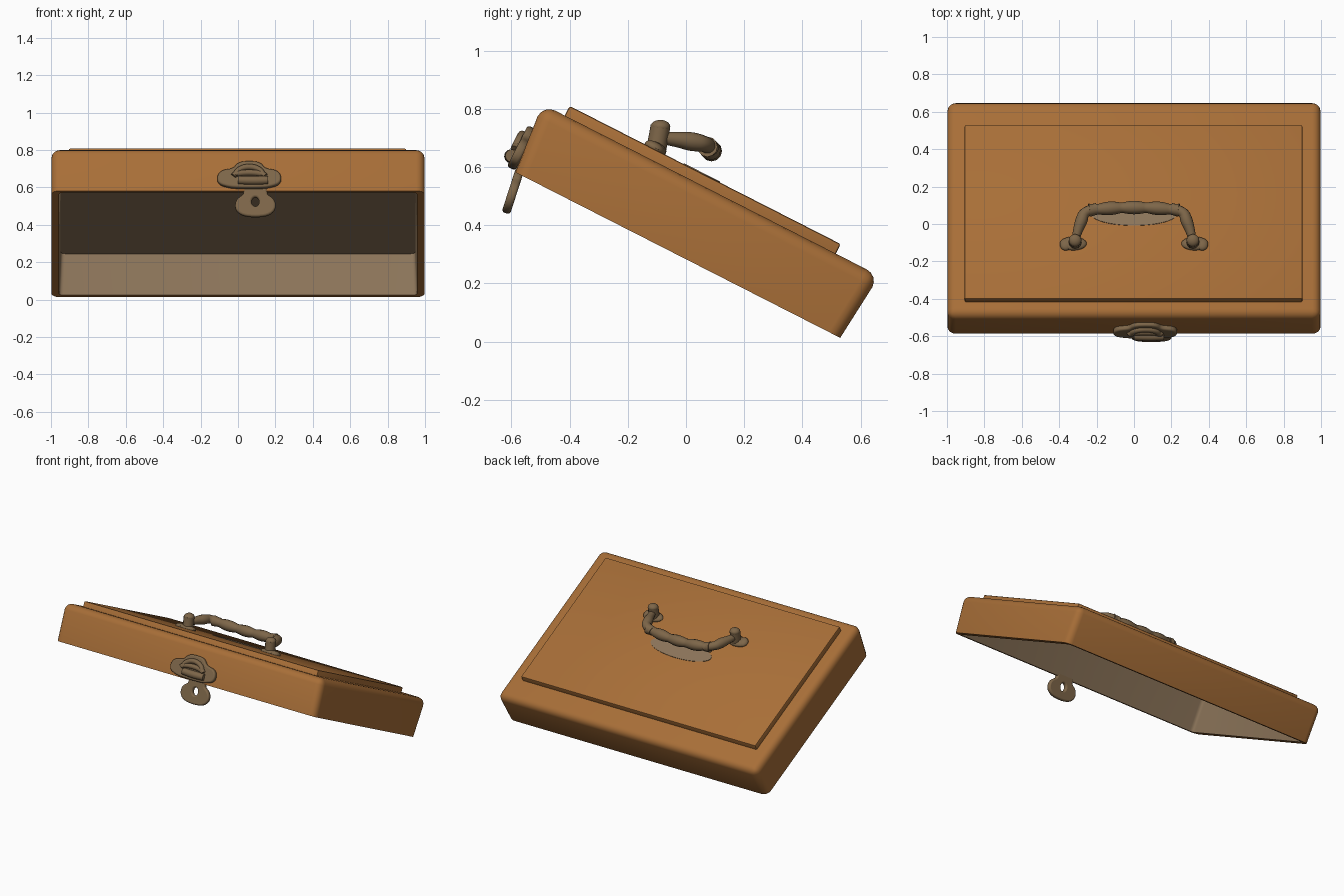
import bpy, bmesh, math
from mathutils import Matrix, Vector

if "Cube" in bpy.data.objects:
    bpy.data.objects.remove(bpy.data.objects["Cube"], do_unlink=True)

# The lid is built level, then tipped so its front edge is raised
TILT = Matrix.Rotation(math.radians(-27), 4, 'X')


def material(name, rgb):
    m = bpy.data.materials.new(name)
    m.use_nodes = True
    m.diffuse_color = (*rgb, 1)
    node = next(n for n in m.node_tree.nodes if n.type == 'BSDF_PRINCIPLED')
    node.inputs["Base Color"].default_value = (*rgb, 1)
    node.inputs["Roughness"].default_value = 0.7
    return m


WOOD = material("orange wood", (0.39, 0.157, 0.039))
LINING = material("pale brown lining", (0.26, 0.175, 0.10))
METAL = material("aged bronze", (0.205, 0.132, 0.066))


def add(name, mesh, mats, matrix):
    mesh.transform(matrix)
    for m in mats:
        mesh.materials.append(m)
    mesh.shade_smooth()
    mesh.set_sharp_from_angle(angle=math.radians(35))
    obj = bpy.data.objects.new(name, mesh)
    bpy.context.scene.collection.objects.link(obj)


def from_bmesh(name, bm, mats, matrix):
    mesh = bpy.data.meshes.new(name)
    bm.to_mesh(mesh)
    bm.free()
    add(name, mesh, mats, matrix)


def box(lo, hi, radius, segments):
    """Box with every edge rounded except those of its underside."""
    bm = bmesh.new()
    lo, hi = Vector(lo), Vector(hi)
    mat = Matrix.Translation((lo + hi) / 2) @ Matrix.Diagonal((*(hi - lo), 1))
    bmesh.ops.create_cube(bm, size=1, matrix=mat)
    edges = [e for e in bm.edges if max(v.co.z for v in e.verts) > hi.z - 1e-4]
    bmesh.ops.bevel(bm, geom=edges, offset=radius, segments=segments,
                    profile=0.5, affect='EDGES')
    return bm


def from_curve(name, curve, matrix):
    """Turn curve data into a bronze mesh object."""
    obj = bpy.data.objects.new(name + "_path", curve)
    bpy.context.scene.collection.objects.link(obj)
    deps = bpy.context.evaluated_depsgraph_get()
    mesh = bpy.data.meshes.new_from_object(obj.evaluated_get(deps))
    bpy.data.objects.remove(obj, do_unlink=True)
    bpy.data.curves.remove(curve)
    mesh.name = name
    mesh.materials.clear()
    add(name, mesh, [METAL], matrix)


def tube(name, points, matrix=Matrix()):
    """Round bar through (x, y, z, radius) points."""
    c = bpy.data.curves.new(name, 'CURVE')
    c.dimensions = '3D'
    c.bevel_depth = 1
    c.bevel_resolution = 4
    c.use_fill_caps = True
    s = c.splines.new('NURBS')
    s.points.add(len(points) - 1)
    for p, (x, y, z, r) in zip(s.points, points):
        p.co = (x, y, z, 1)
        p.radius = r
    s.order_u = 3
    s.use_endpoint_u = True
    s.resolution_u = 6
    from_curve(name, c, matrix)


def plate(name, outlines, half, round_edge, matrix):
    """Flat plate from closed outlines; inner outlines become holes."""
    c = bpy.data.curves.new(name, 'CURVE')
    c.dimensions = '2D'
    c.fill_mode = 'BOTH'
    c.extrude = half
    c.bevel_depth = round_edge
    c.bevel_resolution = 2
    for pts in outlines:
        s = c.splines.new('NURBS')
        s.points.add(len(pts) - 1)
        for p, (x, y) in zip(s.points, pts):
            p.co = (x, y, 0, 1)
        s.order_u = 3
        s.use_cyclic_u = True
        s.resolution_u = 5
    from_curve(name, c, matrix)


def blob(name, centre, size, matrix=Matrix()):
    bm = bmesh.new()
    bmesh.ops.create_uvsphere(bm, u_segments=20, v_segments=12, radius=1,
                              matrix=Matrix.Translation(centre) @ Matrix.Diagonal((*size, 1)))
    from_bmesh(name, bm, [METAL], matrix)


# Hollow lid shell, slightly narrower at its open underside
MID = -0.16
bm = box((-0.998, -0.806, 0.252), (0.998, 0.486, 0.503), 0.045, 4)
for v in bm.verts:
    if v.co.z < 0.3:
        v.co.y = MID + (v.co.y - MID) * 0.97
bm.normal_update()
under = min(bm.faces, key=lambda f: f.calc_center_median().z)
# Rim of the underside
bmesh.ops.inset_region(bm, faces=[under], thickness=0.023, use_even_offset=True)
for v in under.verts:
    v.co.x *= 0.982
# Interior walls and ceiling, in the lining colour
outside = [f for f in bm.faces if f is not under]
for f in bm.faces:
    f.material_index = 1
for f in outside:
    f.material_index = 0
raised = bmesh.ops.extrude_discrete_faces(bm, faces=[under])["faces"][0]
for v in raised.verts:
    v.co = (v.co.x * 0.99, MID + (v.co.y - MID) * 0.955, 0.487)
for f in {f for v in raised.verts for f in v.link_faces}:
    f.material_index = 1
bmesh.ops.recalc_face_normals(bm, faces=bm.faces)
from_bmesh("lid_shell", bm, [WOOD, LINING], TILT)

# Raised panel on top
from_bmesh("top_panel", box((-0.905, -0.724, 0.49), (0.90, 0.322, 0.54), 0.008, 2),
           [WOOD], TILT)

# Thin worn patch under the handle
bm = bmesh.new()
bmesh.ops.create_cone(bm, cap_ends=True, segments=40, radius1=1, radius2=1, depth=1,
                      matrix=Matrix.Translation((0, -0.215, 0.541))
                      @ Matrix.Diagonal((0.23, 0.07, 0.004, 1)))
from_bmesh("handle_patch", bm, [LINING], TILT)

# Handle mounts, mirrored left and right
for side, s in (("left", 1), ("right", -1)):
    blob(side + "_mount_plate", (s * 0.325, -0.395, 0.545), (0.072, 0.04, 0.022), TILT)
    blob(side + "_mount_lobe", (s * 0.365, -0.40, 0.545), (0.032, 0.036, 0.02), TILT)
    tube(side + "_post", [(s * 0.315, -0.105, 0.65, 0.035), (s * 0.315, -0.096, 0.69, 0.034),
                          (s * 0.315, -0.088, 0.74, 0.034)])
    blob(side + "_post_cap", (s * 0.315, -0.088, 0.738), (0.034, 0.034, 0.024))
    tube(side + "_handle_arm", [(s * 0.315, -0.09, 0.70, 0.020), (s * 0.30, -0.03, 0.695, 0.026),
                                (s * 0.28, 0.02, 0.687, 0.034), (s * 0.265, 0.07, 0.68, 0.026),
                                (s * 0.20, 0.085, 0.665, 0.028)])

# Handle grip with a row of swellings
grip = []
for i in range(41):
    x = -0.24 + 0.012 * i
    swell = 0.027 + 0.009 * abs(math.cos(x * math.pi / 0.13))
    grip.append((x, 0.088 - 0.25 * x * x, 0.655 + 0.25 * x * x, swell))
tube("handle_grip", grip)

# Latch mounting plate; plates lie in x and height, facing the front
STAND = Matrix.Rotation(math.radians(90), 4, 'X')
FRONT = TILT @ Matrix.Translation((0.06, -0.806, 0.322)) @ STAND
half_outline = [(0.0, 0.085), (0.055, 0.08), (0.08, 0.04), (0.155, 0.03),
                (0.165, -0.03), (0.11, -0.05), (0.06, -0.055)]
outline = half_outline + [(-x, z) for x, z in reversed(half_outline[1:])]
plate("latch_plate", [outline], 0.006, 0.010, FRONT)

# Raised arches and hinge knuckle of the latch
for name, rise, width in (("outer", 0.055, 0.075), ("inner", 0.02, 0.085)):
    tube("latch_arch_" + name,
         [(width * math.cos(a), rise * math.sin(a), 0.018, 0.016)
          for a in (math.pi * i / 8 for i in range(9))], FRONT)
tube("latch_knuckle", [(-0.06, -0.025, 0.018, 0.022), (0.03, -0.03, 0.02, 0.026),
                       (0.10, -0.025, 0.018, 0.022)], FRONT)

# Hanging hasp with a hole
half_tab = [(0.05, 0.10), (0.053, 0.03), (0.058, 0.015), (0.096, -0.01),
            (0.10, -0.06), (0.055, -0.092)]
tab = half_tab + [(-x, z) for x, z in reversed(half_tab)]
hole = [(0.032 * math.cos(a), -0.018 + 0.038 * math.sin(a))
        for a in (math.tau * i / 10 for i in range(10))]
HANG = (Matrix.Translation((0.093, -0.588, 0.538))
        @ Matrix.Rotation(math.radians(-18), 4, 'X') @ STAND)
plate("hasp", [tab, hole], 0.005, 0.010, HANG)
